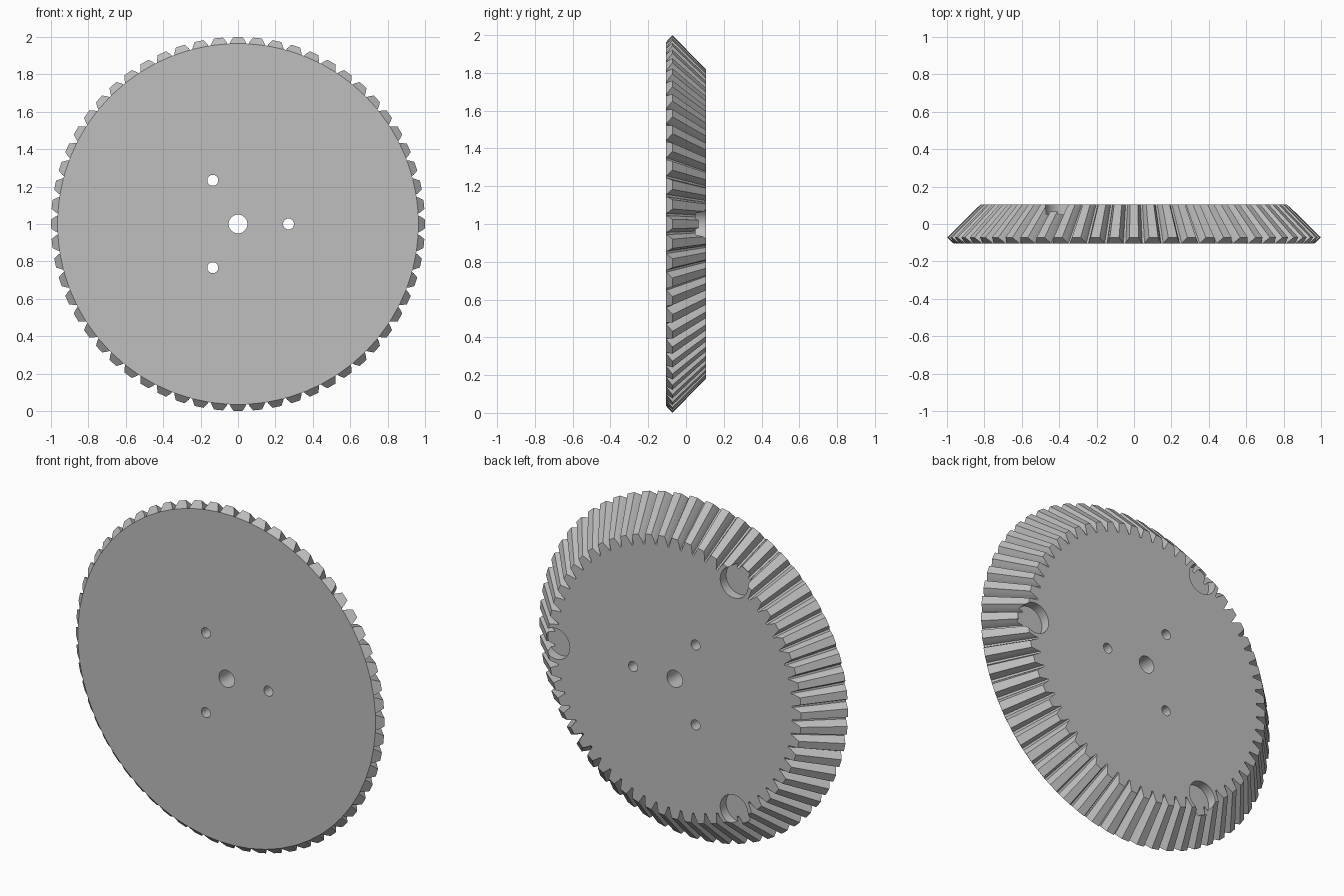
import bpy
import bmesh
from math import cos, sin, pi, radians

cube = bpy.data.objects.get("Cube")
if cube:
    bpy.data.objects.remove(cube, do_unlink=True)

TEETH = 60
FRONT, BACK = -0.105, 0.105

steel = bpy.data.materials.new("light_grey")
steel.use_nodes = True
grey = (0.52, 0.52, 0.52, 1)
steel.diffuse_color = grey
steel.node_tree.nodes["Principled BSDF"].inputs["Base Color"].default_value = grey

# Tooth section: (half angle as a share of the pitch, height share from root to tip)
flank = [(0.44, 0.0), (0.385, 0.35), (0.30, 0.7), (0.235, 1.0)]
section = [(-a, h) for a, h in flank] + [(a, h) for a, h in reversed(flank)]


def ring_point(bm, radius, angle, y):
    return bm.verts.new((radius * cos(angle), y, 1 + radius * sin(angle)))


# Gear body: bevelled teeth running from the wide front rim to the narrow back
bm = bmesh.new()
heel, toe = [], []
for i in range(TEETH):
    for a, h in section:
        angle = (i + a) * 2 * pi / TEETH
        heel.append(ring_point(bm, 0.965 + 0.035 * h, angle, FRONT + 0.033 * h))
        toe.append(ring_point(bm, 0.763 + 0.057 * h, angle, BACK))
n, k = len(heel), len(section)
for i in range(n):
    j = (i + 1) % n
    bm.faces.new((heel[i], heel[j], toe[j], toe[i]))
for i in range(0, n, k):
    bm.faces.new(heel[i:i + k])
bm.faces.new([heel[i + s] for i in range(0, n, k) for s in (0, k - 1)])
bm.faces.new(toe)
bmesh.ops.recalc_face_normals(bm, faces=bm.faces)
mesh = bpy.data.meshes.new("bevel_gear")
bm.to_mesh(mesh)
bm.free()
mesh.materials.append(steel)
gear = bpy.data.objects.new("bevel_gear", mesh)
bpy.context.collection.objects.link(gear)


def drill(name, radius, distance, angle, y0, y1):
    """Cut a round hole along y, then discard the cutter."""
    bpy.ops.mesh.primitive_cylinder_add(
        vertices=48, radius=radius, depth=y1 - y0, rotation=(pi / 2, 0, 0),
        location=(distance * cos(angle), (y0 + y1) / 2, 1 + distance * sin(angle)))
    cutter = bpy.context.object
    cutter.name = name
    cutter.hide_render = True
    cutter.data.materials.append(steel)
    mod = gear.modifiers.new(name, "BOOLEAN")
    mod.operation = "DIFFERENCE"
    mod.solver = "EXACT"
    mod.object = cutter
    bpy.context.view_layer.objects.active = gear
    bpy.ops.object.modifier_apply(modifier=mod.name)
    bpy.data.objects.remove(cutter, do_unlink=True)


# Shaft bore, bolt holes and shallow pockets in the back
drill("shaft_bore", 0.05, 0, 0, -0.3, 0.3)
for i in range(3):
    angle = i * 2 * pi / 3
    drill("bolt_hole", 0.029, 0.27, angle, -0.3, 0.3)
    drill("back_pocket", 0.09, 0.77, angle, 0.05, 0.3)

bpy.ops.object.select_all(action="DESELECT")
gear.select_set(True)
bpy.context.view_layer.objects.active = gear
bpy.ops.object.shade_smooth_by_angle(angle=radians(20))
